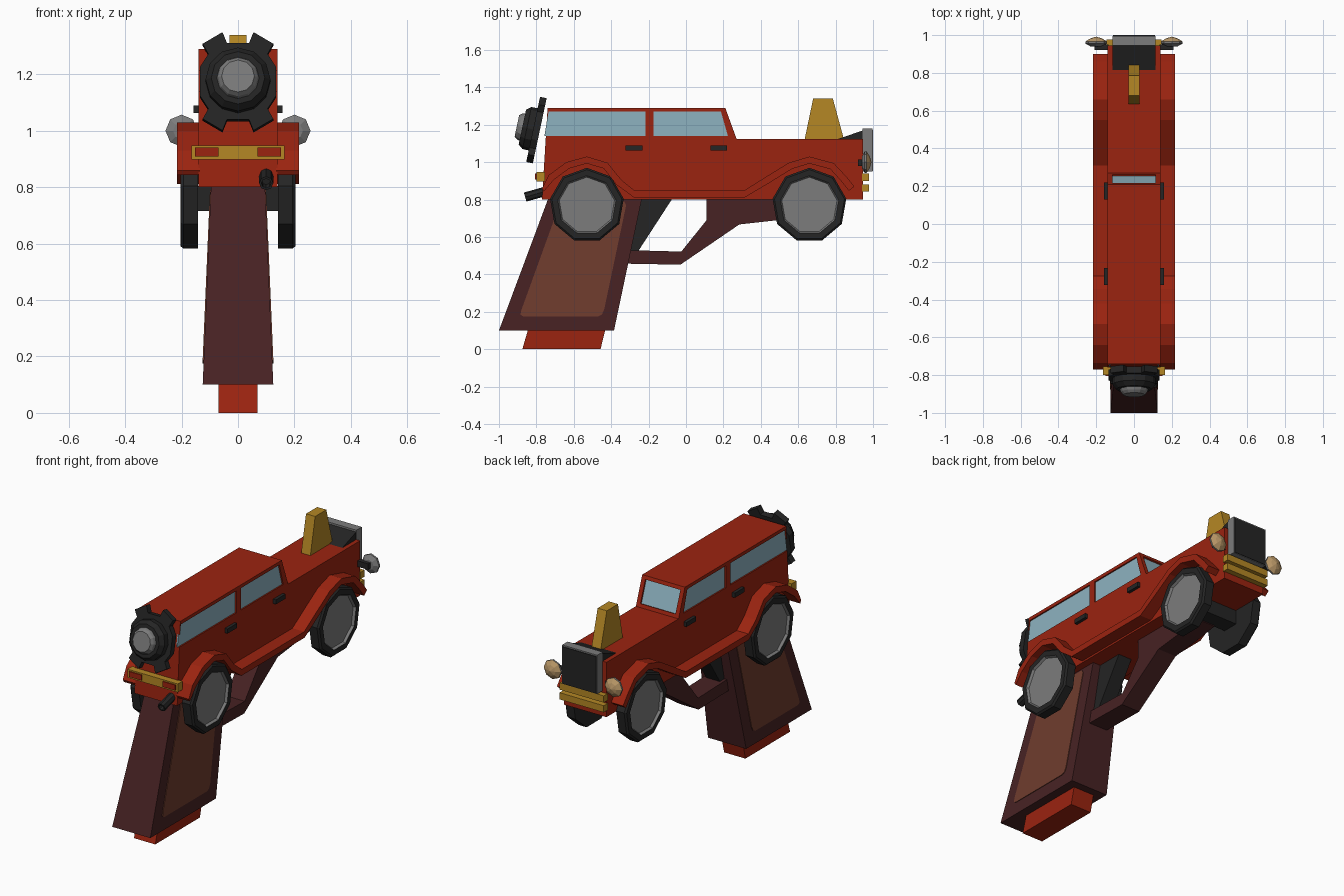
import bpy, bmesh, math
from mathutils import Vector

if "Cube" in bpy.data.objects:
    bpy.data.objects.remove(bpy.data.objects["Cube"])


def material(name, r, g, b):
    m = bpy.data.materials.new(name)
    m.use_nodes = True
    m.diffuse_color = (r, g, b, 1)
    bsdf = m.node_tree.nodes["Principled BSDF"]
    bsdf.inputs["Base Color"].default_value = (r, g, b, 1)
    bsdf.inputs["Roughness"].default_value = 0.8
    return m


RED = material("red_paint", .33, .017, .005)
BLACK = material("black_rubber", .018, .018, .018)
GREY = material("grey_metal", .2, .2, .2)
GLASS = material("pale_blue_glass", .27, .45, .53)
GOLD = material("gold_trim", .46, .245, .018)
LENS = material("amber_lens", .5, .32, .14)
GRIP = material("dark_brown_wood", .063, .016, .017)
PANEL = material("mid_brown_wood", .16, .045, .027)


def finish(name, bm, mats):
    bmesh.ops.remove_doubles(bm, verts=bm.verts, dist=1e-5)
    bmesh.ops.recalc_face_normals(bm, faces=bm.faces)
    me = bpy.data.meshes.new(name)
    bm.to_mesh(me)
    bm.free()
    for m in mats:
        me.materials.append(m)
    ob = bpy.data.objects.new(name, me)
    bpy.context.scene.collection.objects.link(ob)
    return ob


def prism(name, mat, pts, x0, x1, taper=0):
    """Side profile of (y, z) points extruded from x0 to x1, widening downward by taper."""
    bm = bmesh.new()
    rings = []
    for x in (x0, x1):
        rings.append([bm.verts.new((x + math.copysign(taper * (.8 - z), x), y, z)) for y, z in pts])
    a, b = rings
    bm.faces.new(a)
    bm.faces.new(b[::-1])
    for i in range(len(pts)):
        j = (i + 1) % len(pts)
        bm.faces.new((a[i], a[j], b[j], b[i]))
    return finish(name, bm, [mat])


def box(name, mat, x0, x1, y0, y1, z0, z1):
    return prism(name, mat, [(y0, z0), (y1, z0), (y1, z1), (y0, z1)], x0, x1)


def lathe(name, mats, origin, axis, up, sides, profile):
    """Spin (radius, height, material) rings about an axis; the material covers the band before it."""
    bm = bmesh.new()
    o, axis, up = Vector(origin), Vector(axis).normalized(), Vector(up)
    up = (up - axis * up.dot(axis)).normalized()
    side = axis.cross(up)
    previous = None
    for r, h, m in profile:
        ring = []
        for i in range(sides):
            t = math.tau * i / sides
            ring.append(bm.verts.new(o + axis * h + (up * math.cos(t) + side * math.sin(t)) * r))
        if previous:
            for i in range(sides):
                j = (i + 1) % sides
                f = bm.faces.new((previous[i], previous[j], ring[j], ring[i]))
                f.material_index = m
        previous = ring
    return finish(name, bm, mats)


def cut(target, cutter):
    mod = target.modifiers.new("recess", "BOOLEAN")
    mod.operation, mod.solver, mod.object = "DIFFERENCE", "EXACT", cutter
    deps = bpy.context.evaluated_depsgraph_get()
    me = bpy.data.meshes.new_from_object(target.evaluated_get(deps))
    target.modifiers.clear()
    target.data = me
    bpy.data.objects.remove(cutter)


# Car body with recessed windows
body = prism("car_body", RED, [(-.77, .8), (.945, .8), (.945, 1.125), (.27, 1.125),
                               (.21, 1.29), (-.74, 1.29)], -.14, .14)
WINDOWS = {
    "rear_window": [(-.757, 1.14), (-.216, 1.14), (-.216, 1.27), (-.735, 1.27)],
    "door_window": [(-.174, 1.14), (.224, 1.14), (.187, 1.27), (-.174, 1.27)],
}
SIDES = (("left", 1), ("right", -1))
for side, s in SIDES:
    for name, pts in WINDOWS.items():
        cut(body, prism("cutter", RED, pts, s * .13, s * .2))
        prism(side + "_" + name, GLASS, pts, s * .125, s * .132)

# Windshield, set into the sloped front of the cabin
top, slope = Vector((.21, 1.29)), Vector((.06, -.165))
normal = Vector((.165, .06)).normalized()


def slope_quad(inner, outer):
    return [tuple(top + slope * t + normal * d)
            for t, d in ((.12, inner), (.88, inner), (.88, outer), (.12, outer))]


cut(body, prism("cutter", RED, slope_quad(-.012, .04), -.115, .115))
prism("windshield", GLASS, slope_quad(-.018, -.01), -.115, .115)

# Fender strip: arches and running board as one bent band
OUTER = [Vector(p) for p in (
    (-.77, .86), (-.735, .93), (-.64, 1.0), (-.53, 1.03), (-.42, .997), (-.345, .905), (-.275, .848),
    (.31, .848), (.42, .917), (.55, .997), (.66, 1.03), (.79, .995), (.86, .92), (.9, .87))]
inner = []
for i, p in enumerate(OUTER):
    d = (OUTER[min(i + 1, len(OUTER) - 1)] - OUTER[max(i - 1, 0)]).normalized()
    inner.append(p + Vector((d.y, -d.x)) * .037)
inner[0].x = -.76
FENDER = [tuple(p) for p in OUTER + inner[::-1]]

for side, s in SIDES:
    prism(side + "_fender", RED, FENDER, s * .135, s * .217)

    # Wheels with recessed hubs
    for end, y in (("rear", -.53), ("front", .66)):
        lathe(f"{side}_{end}_wheel", [BLACK, GREY], (s * .142, y, .77), (s, 0, 0), (0, 0, 1), 9,
              [(0, 0, 0), (.2, 0, 0), (.2, .052, 0), (.19, .062, 0), (.158, .062, 0),
               (.15, .048, 1), (0, .048, 1)])

    # Door handles
    for end, y in (("rear", -.278), ("front", .175)):
        box(f"{side}_{end}_handle", BLACK, s * .138, s * .158, y - .045, y + .045, 1.063, 1.09)

    # Headlights on short brackets
    box(side + "_headlight_bracket", BLACK, s * .135, s * .21, .92, .95, .98, 1.015)
    lathe(side + "_headlight", [GREY, LENS], (s * .2, .94, 1), (0, 1, 0), (0, 0, 1), 8,
          [(0, 0, 0), (.03, 0, 0), (.057, .015, 0), (.057, .026, 0), (.032, .042, 1), (0, .052, 1)])

    # Tail lamps
    box(side + "_tail_lamp", RED, s * .07, s * .152, -.806, -.798, .908, .94)

    # Inset grip panel with softened corners
    prism(side + "_grip_panel", PANEL, [(-.67, .79), (-.88, .21), (-.885, .185), (-.87, .175),
                                        (-.47, .175), (-.45, .185), (-.438, .21), (-.32, .77),
                                        (-.33, .79)], s * .085, s * .099, .043)

for end, y in (("rear", -.53), ("front", .66)):
    box(end + "_axle", BLACK, -.145, .145, y - .05, y + .05, .715, .805)

# Tail plate and front bumper bars
box("tail_plate", GOLD, -.165, .165, -.8, -.755, .898, .948)
for name, z in (("upper_bumper_bar", .9), ("lower_bumper_bar", .842)):
    box(name, GOLD, -.145, .145, .94, .978, z, z + .04)

# Radiator: grey shell, black grille and black cowl
box("radiator_shell", GREY, -.115, .115, .945, .996, .95, 1.18)
box("radiator_grille", BLACK, -.111, .111, .99, 1, .953, 1.172)
prism("radiator_cowl", BLACK, [(.8, 1.12), (.947, 1.12), (.947, 1.17)], -.114, .114)

# Hood sight
prism("front_sight", GOLD, [(.634, 1.12), (.845, 1.12), (.785, 1.34), (.68, 1.34)], -.03, .03)

# Spare wheel: leaning lugged plate, tyre ring and hub
LUG = [(.039, .138), (.055, .178), (.125, .136), (.105, .099), (.135, .052)]
outline = (LUG + [(x, -z) for x, z in LUG[::-1]]
           + [(-x, -z) for x, z in LUG] + [(-x, z) for x, z in LUG[::-1]])
lean = math.radians(12)
out = Vector((0, -math.cos(lean), math.sin(lean)))
rise = Vector((0, math.sin(lean), math.cos(lean)))
centre = Vector((0, -.782, 1.168))
bm = bmesh.new()
back = [bm.verts.new(centre + Vector((x, 0, 0)) + rise * z) for x, z in outline]
plate_face = bm.faces.new(back)
extruded = bmesh.ops.extrude_face_region(bm, geom=[plate_face], use_keep_orig=True)
bmesh.ops.translate(bm, vec=out * .036,
                    verts=[v for v in extruded["geom"] if isinstance(v, bmesh.types.BMVert)])
finish("spare_wheel_plate", bm, [BLACK])
lathe("spare_wheel", [BLACK, GREY], centre, out, rise, 12,
      [(0, .02, 0), (.115, .02, 0), (.115, .07, 0), (.095, .095, 0), (.075, .095, 0),
       (.07, .11, 1), (.058, .125, 1), (0, .125, 1)])

# Exhaust pipe
lathe("exhaust_pipe", [BLACK], (.1, -.73, .85), (0, -1, -.28), (0, 0, 1), 8,
      [(0, 0, 0), (.025, 0, 0), (.025, .135, 0), (.017, .135, 0), (.015, .1, 0), (0, .1, 0)])

# Grip, magazine base, trigger and guard
prism("grip", GRIP, [(-.735, .81), (-1, .1), (-.385, .1), (-.235, .81)], -.095, .095, .043)
prism("magazine_base", RED, [(-.875, 0), (-.457, 0), (-.43, .11), (-.843, .11)], -.07, .07)
prism("trigger", BLACK, [(-.26, .81), (-.07, .81), (-.255, .525), (-.31, .525)], -.045, .045)
prism("trigger_guard", GRIP, [(-.35, .458), (-.03, .452), (.285, .667), (.49, .69), (.62, .71),
                              (.62, .81), (.11, .81), (.11, .69), (-.025, .522), (-.33, .53)],
      -.062, .062)
